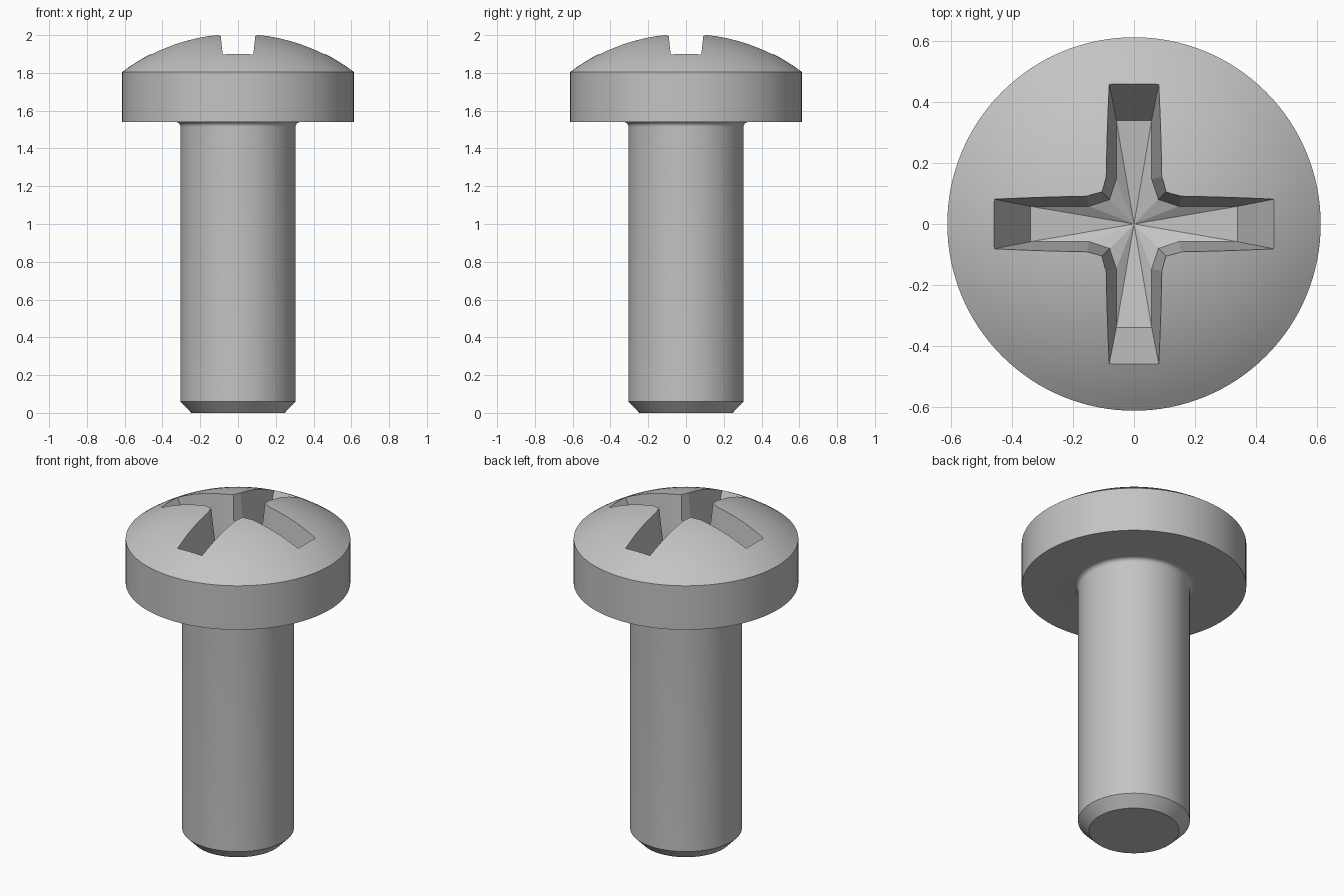
import bpy
import bmesh
from math import radians, sin, cos, asin, pi
from mathutils import Vector, Matrix

if "Cube" in bpy.data.objects:
    bpy.data.objects.remove(bpy.data.objects["Cube"], do_unlink=True)

SHAFT_R, HEAD_R = 0.305, 0.613
HEAD_Z, RIM_Z, APEX_Z = 1.54, 1.805, 2.011
FLOOR_Z, FLOOR_MID_Z, CUT_Z = 1.67, 1.63, 2.1

steel = bpy.data.materials.new("steel grey")
steel.use_nodes = True
grey = (0.55, 0.55, 0.55, 1)
steel.diffuse_color = grey
steel.node_tree.nodes["Principled BSDF"].inputs["Base Color"].default_value = grey


def make_object(name, bm):
    bmesh.ops.recalc_face_normals(bm, faces=bm.faces)
    mesh = bpy.data.meshes.new(name)
    bm.to_mesh(mesh)
    bm.free()
    obj = bpy.data.objects.new(name, mesh)
    bpy.context.collection.objects.link(obj)
    mesh.materials.append(steel)
    return obj


# Turned profile: chamfered tip, shaft, small fillet, flat rim and domed top
profile = [(0, 0), (0.247, 0), (SHAFT_R, 0.06)]
fillet = 0.025
for i in range(11):
    a = i / 10 * pi / 2
    profile.append((SHAFT_R + fillet * (1 - cos(a)), HEAD_Z - fillet * (1 - sin(a))))
profile.append((HEAD_R, HEAD_Z))
rise = APEX_Z - RIM_Z
dome_r = (HEAD_R ** 2 + rise ** 2) / (2 * rise)
edge_angle = asin(HEAD_R / dome_r)
for i in range(15):
    a = edge_angle * (1 - i / 14)
    profile.append((dome_r * sin(a), APEX_Z - dome_r * (1 - cos(a))))

bm = bmesh.new()
verts = [bm.verts.new((r, 0, z)) for r, z in profile]
edges = [bm.edges.new(pair) for pair in zip(verts, verts[1:])]
bmesh.ops.spin(bm, geom=verts + edges, cent=(0, 0, 0), axis=(0, 0, 1),
               angle=2 * pi, steps=128, use_merge=False)
bmesh.ops.remove_doubles(bm, verts=bm.verts, dist=0.0001)
screw = make_object("screw_body", bm)


# Tapered cross recess: one arm outline turned four times, lofted floor to top
def cross_ring(bm, arm, z):
    ring = []
    for k in range(4):
        turn = Matrix.Rotation(k * pi / 2, 3, "Z")
        ring += [bm.verts.new(turn @ Vector((x, y, z))) for x, y in arm]
    return ring


def arm_outline(end, half, bend, corner):
    return [(bend, -half), (end, -half), (end, half), (bend, half), (corner, corner)]


bm = bmesh.new()
low = cross_ring(bm, arm_outline(0.34, 0.058, 0.147, 0.08), FLOOR_Z)
high = cross_ring(bm, arm_outline(0.564, 0.102, 0.157, 0.113), CUT_Z)
low_mid = bm.verts.new((0, 0, FLOOR_MID_Z))
high_mid = bm.verts.new((0, 0, CUT_Z))
count = len(low)
for i in range(count):
    j = (i + 1) % count
    bm.faces.new((low[i], low[j], high[j], high[i]))
    bm.faces.new((low[j], low[i], low_mid))
    bm.faces.new((high[i], high[j], high_mid))
cutter = make_object("cross_recess_cutter", bm)
cutter.hide_render = True

# Cut the recess, then drop the cutter
cut = screw.modifiers.new("cross_recess", "BOOLEAN")
cut.operation = "DIFFERENCE"
cut.solver = "EXACT"
cut.object = cutter
bpy.ops.object.select_all(action="DESELECT")
bpy.context.view_layer.objects.active = screw
screw.select_set(True)
bpy.ops.object.modifier_apply(modifier=cut.name)
bpy.data.objects.remove(cutter, do_unlink=True)
bpy.ops.object.shade_smooth_by_angle(angle=radians(12))
